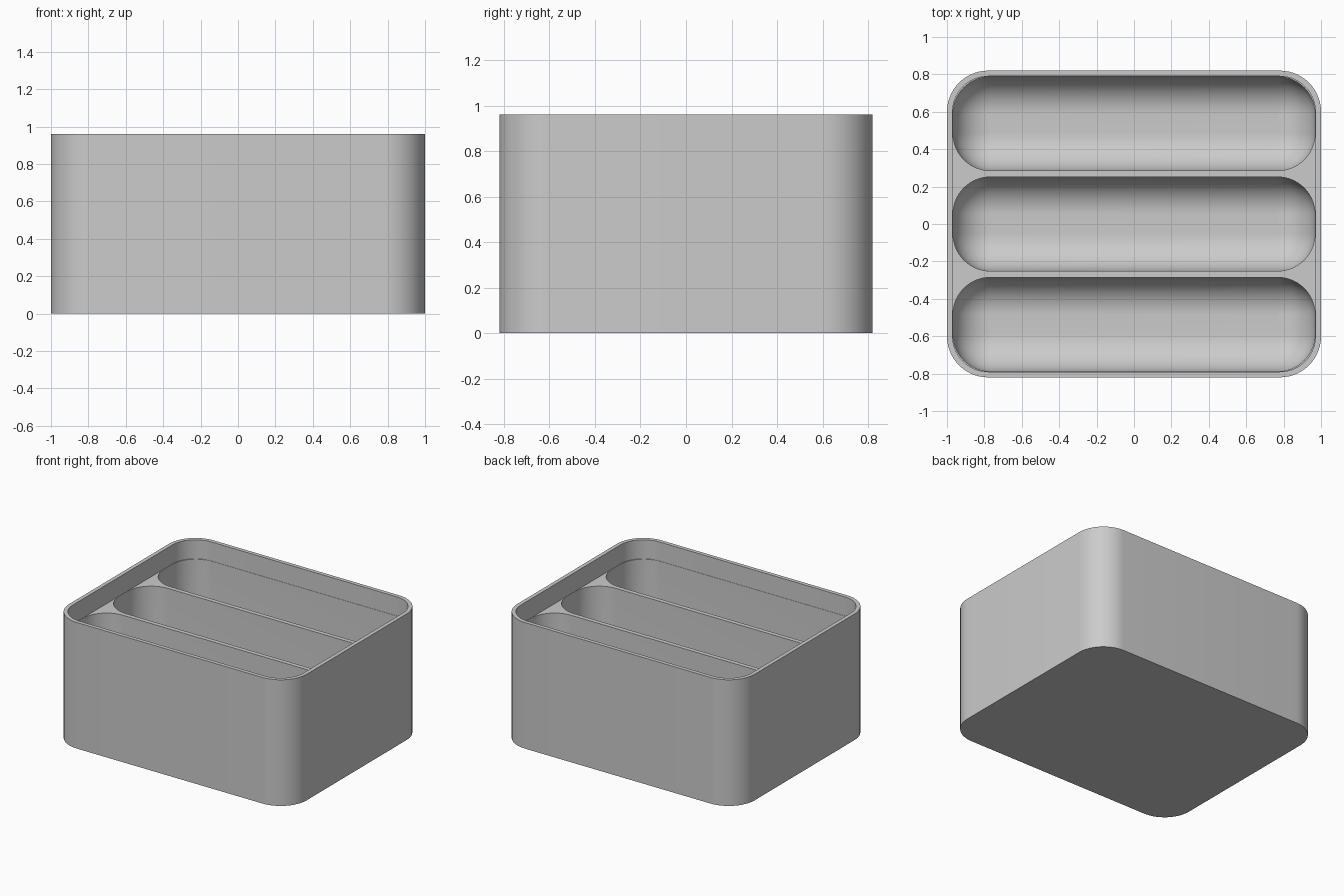
import bpy, bmesh, math

if "Cube" in bpy.data.objects:
    bpy.data.objects.remove(bpy.data.objects["Cube"])

HX, HY, H = 1.0, 0.82, 0.96      # outer half sizes and height
WALL, R = 0.03, 0.22             # wall thickness, outer corner radius
DECK, FLOOR = 0.815, 0.03        # top of dividers, bottom of pockets
POCKET_R, SEG = 0.20, 14         # pocket corner and floor fillet radius

bm = bmesh.new()


def ring(hx, hy, r, z, cy=0.0):
    """Rounded rectangle loop of vertices."""
    vs = []
    for k, (sx, sy) in enumerate([(1, 1), (-1, 1), (-1, -1), (1, -1)]):
        for i in range(SEG + 1):
            a = math.pi / 2 * (k + i / SEG)
            vs.append(bm.verts.new((sx * (hx - r) + r * math.cos(a),
                                    cy + sy * (hy - r) + r * math.sin(a), z)))
    return vs


def bridge(a, b):
    n = len(a)
    for i in range(n):
        j = (i + 1) % n
        bm.faces.new((a[i], a[j], b[j], b[i]))


def loop_edges(vs):
    return [bm.edges.get((vs[i - 1], vs[i])) for i in range(len(vs))]


# Outer wall, rim and upper recess
base = ring(HX, HY, R, 0)
rim_out = ring(HX, HY, R, H)
rim_in = ring(HX - WALL, HY - WALL, R - WALL, H)
deck = ring(HX - WALL, HY - WALL, R - WALL, DECK)
bm.faces.new(base[::-1])
for a, b in ((base, rim_out), (rim_out, rim_in), (rim_in, deck)):
    bridge(a, b)
deck_edges = loop_edges(deck)

# Three pockets with filleted floors
width = (2 * (HY - WALL) - 2 * WALL) / 3
for k in (-1, 0, 1):
    cy = k * (width + WALL)
    hx, hy = HX - WALL - 0.002, width / 2 - 0.002
    prev = ring(hx, hy, POCKET_R, DECK, cy)
    top = prev
    for i in range(SEG + 1):
        a = math.pi / 2 * i / SEG
        inset = min(POCKET_R * (1 - math.cos(a)), POCKET_R - 0.002)
        z = FLOOR + POCKET_R * (1 - math.sin(a))
        cur = ring(hx - inset, hy - inset, POCKET_R - inset, z, cy)
        bridge(prev, cur)
        prev = cur
    bm.faces.new(prev)
    deck_edges += loop_edges(top)

# Deck surface around the pockets
bmesh.ops.triangle_fill(bm, edges=deck_edges, use_beauty=True)
bmesh.ops.recalc_face_normals(bm, faces=bm.faces[:])

mesh = bpy.data.meshes.new("divided_tray")
bm.to_mesh(mesh)
bm.free()
tray = bpy.data.objects.new("divided_tray", mesh)
bpy.context.collection.objects.link(tray)

grey = bpy.data.materials.new("light grey")
grey.diffuse_color = (0.6, 0.6, 0.6, 1)
grey.use_nodes = True
grey.node_tree.nodes["Principled BSDF"].inputs["Base Color"].default_value = grey.diffuse_color
mesh.materials.append(grey)

bpy.context.view_layer.objects.active = tray
tray.select_set(True)
bpy.ops.object.shade_smooth_by_angle(angle=math.radians(30))
